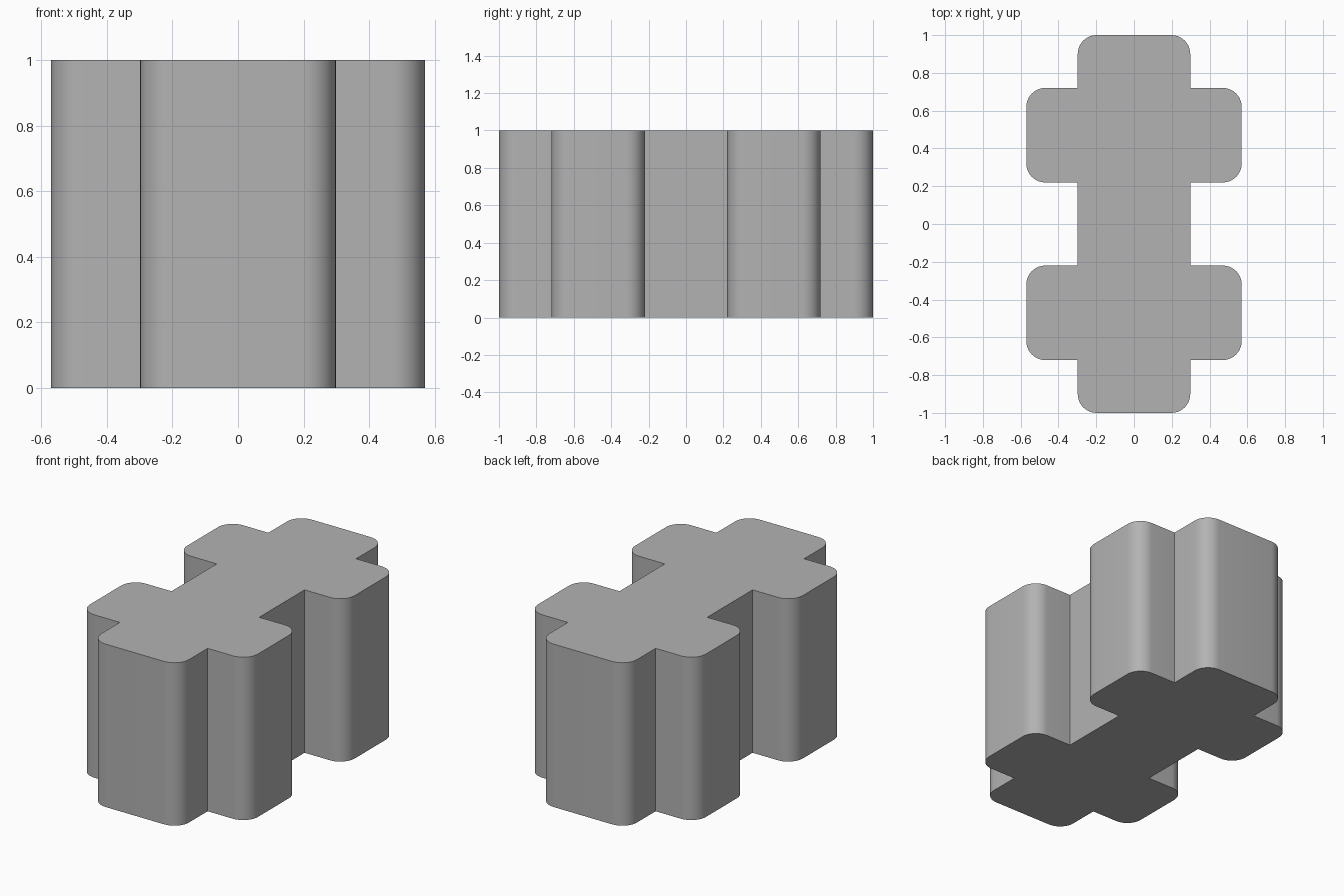
import bpy, bmesh
from math import sin, cos, pi
from mathutils import Vector

cube = bpy.data.objects.get("Cube")
if cube:
    bpy.data.objects.remove(cube, do_unlink=True)

HEIGHT = 1.0
RADIUS = 0.1
STEPS = 10
SPINE_X, ARM_X = 0.298, 0.57
ARM_NEAR, ARM_FAR, END_Y = 0.22, 0.72, 1.0

grey = bpy.data.materials.new("plain grey")
grey.use_nodes = True
colour = (0.45, 0.45, 0.45, 1)
grey.diffuse_color = colour
grey.node_tree.nodes["Principled BSDF"].inputs["Base Color"].default_value = colour


def rounded(x, y, start, side):
    """Quarter arc whose box corner is (x, y); side is the sign of y at the corner."""
    cx, cy = x - RADIUS, y - side * RADIUS
    return [(cx + RADIUS * cos(start + i / STEPS * pi / 2),
             cy + RADIUS * sin(start + i / STEPS * pi / 2)) for i in range(STEPS + 1)]


# Quarter outline: spine, side arm with two round corners, rounded end
quarter = [(SPINE_X, ARM_NEAR)]
quarter += rounded(ARM_X, ARM_NEAR, -pi / 2, -1)
quarter += rounded(ARM_X, ARM_FAR, 0, 1)
quarter += [(SPINE_X, ARM_FAR)]
quarter += rounded(SPINE_X, END_Y, 0, 1)

# Mirror to the full counter-clockwise outline
half = quarter + [(-x, y) for x, y in reversed(quarter)]
outline = half + [(-x, -y) for x, y in half]

# Double cross block, extruded upward
bm = bmesh.new()
base = bm.faces.new([bm.verts.new((x, y, 0)) for x, y in outline])
result = bmesh.ops.extrude_face_region(bm, geom=[base], use_keep_orig=True)
top = [g for g in result["geom"] if isinstance(g, bmesh.types.BMVert)]
bmesh.ops.translate(bm, verts=top, vec=Vector((0, 0, HEIGHT)))
bmesh.ops.recalc_face_normals(bm, faces=bm.faces[:])
mesh = bpy.data.meshes.new("double_cross_block")
bm.to_mesh(mesh)
bm.free()
mesh.materials.append(grey)

block = bpy.data.objects.new("double_cross_block", mesh)
bpy.context.collection.objects.link(block)
bpy.ops.object.select_all(action="DESELECT")
block.select_set(True)
bpy.context.view_layer.objects.active = block
bpy.ops.object.shade_smooth_by_angle(angle=pi / 6)
